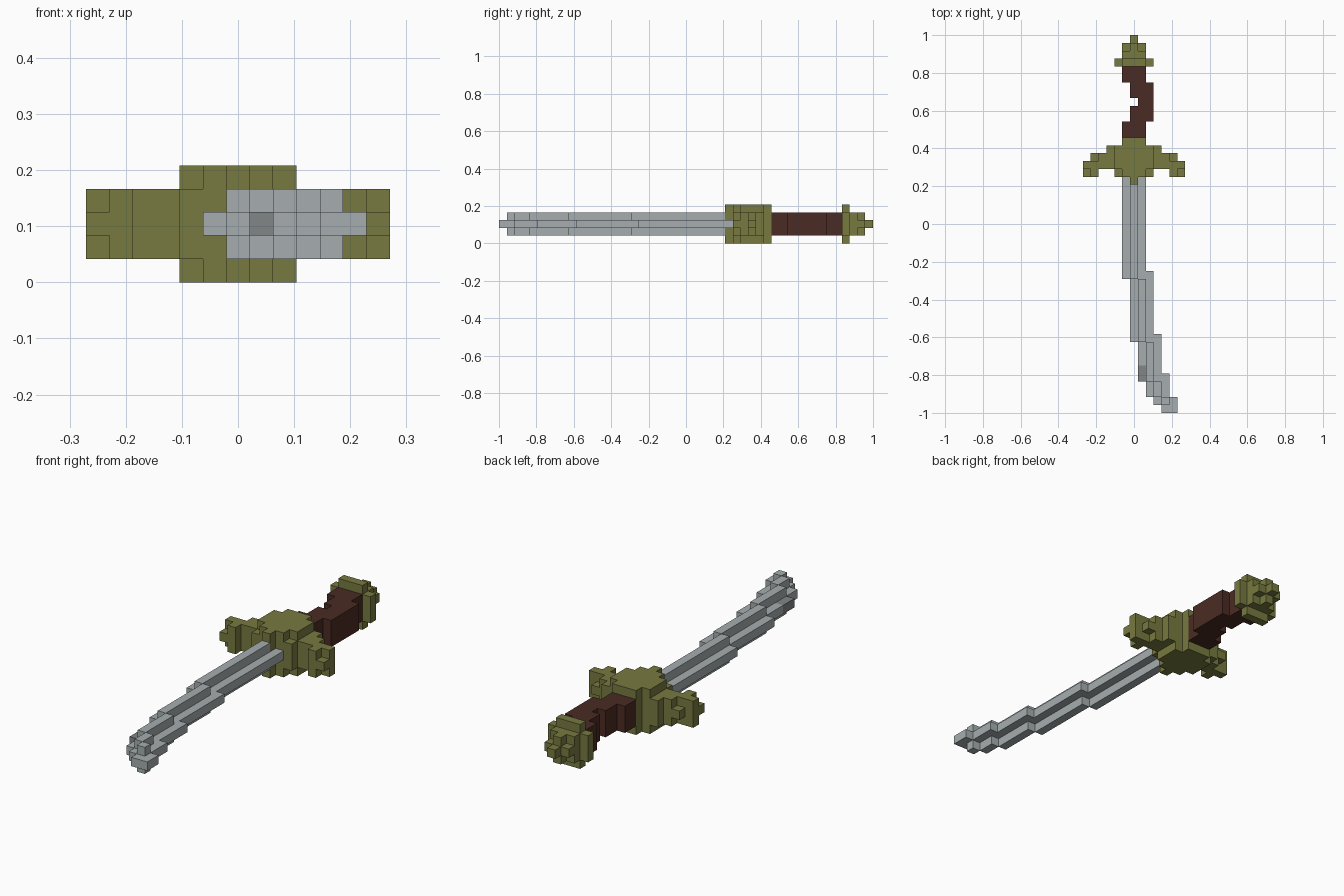
import bpy
import bmesh
from mathutils import Vector

cube = bpy.data.objects.get("Cube")
if cube:
    bpy.data.objects.remove(cube, do_unlink=True)

UNIT = 2 / 48          # edge of one block
LENGTH = 48            # blocks along the sword
MIDDLE = 2             # middle layer; layers run from 0 to 4


def make_material(name, rgb):
    material = bpy.data.materials.new(name)
    material.use_nodes = True
    colour = (*rgb, 1)
    material.diffuse_color = colour
    material.node_tree.nodes["Principled BSDF"].inputs["Base Color"].default_value = colour
    return material


def bar(columns, rows, reach=0):
    """Blocks over inclusive column and row ranges, reaching above and below the middle."""
    return {(column, row, MIDDLE + layer)
            for column in range(columns[0], columns[1] + 1)
            for row in range(rows[0], rows[1] + 1)
            for layer in range(-reach, reach + 1)}


def symmetric(half, *rest):
    """Range centred on the sword's axis."""
    return bar((-half, half), *rest)


def mirrored(blocks):
    return blocks | {(-column, row, layer) for column, row, layer in blocks}


def build(name, blocks, material):
    """Make one object from the outer faces of a set of blocks."""
    mesh = bpy.data.meshes.new(name)
    bm = bmesh.new()
    for block in sorted(blocks):
        centre = Vector(block) + Vector((0, 0.5, 0.5))
        centre.y -= LENGTH / 2
        for axis in range(3):
            for sign in (-1, 1):
                neighbour = list(block)
                neighbour[axis] += sign
                if tuple(neighbour) in blocks:
                    continue
                normal, side = Vector(), Vector()
                normal[axis] = sign / 2
                side[(axis + 1) % 3] = 0.5
                up = 2 * normal.cross(side)
                corners = (side + up, up - side, -side - up, side - up)
                bm.faces.new([bm.verts.new((centre + normal + corner) * UNIT)
                              for corner in corners])
    bmesh.ops.remove_doubles(bm, verts=bm.verts, dist=UNIT / 100)
    bmesh.ops.recalc_face_normals(bm, faces=bm.faces)
    bmesh.ops.dissolve_limit(bm, angle_limit=0.01, verts=bm.verts, edges=bm.edges)
    bm.to_mesh(mesh)
    bm.free()
    mesh.materials.append(material)
    obj = bpy.data.objects.new(name, mesh)
    bpy.context.collection.objects.link(obj)


steel = make_material("steel", (0.38, 0.42, 0.43))
dark_steel = make_material("dark steel", (0.22, 0.24, 0.24))
brass = make_material("aged brass", (0.187, 0.193, 0.051))
leather = make_material("brown leather", (0.07, 0.024, 0.017))

# Curved blade: flat edges in the middle layer, one row range per column
blade = set()
edge_rows = [(17, 29), (9, 29), (4, 29), (2, 17), (1, 9), (0, 4), (0, 1)]
for column, rows in enumerate(edge_rows, start=-1):
    blade |= bar((column, column), rows)

# Raised ridge along both faces of the blade
ridge_ends = [29, 17, 9, 4, 2, 1]
for column, (end, start) in enumerate(zip(ridge_ends, ridge_ends[1:])):
    blade |= bar((column, column), (start, end - 1), 1)

# Nick in the blade's edge
nick = bar((1, 1), (4, 5))
build("blade", blade - nick - bar((0, 0), (29, 29)), steel)
build("blade_nick", nick, dark_steel)

# Guard: thick centre, stepped arms and knobbed ends
guard = symmetric(0, (29, 34), 2)
guard |= symmetric(1, (30, 34), 2)
guard |= symmetric(2, (31, 33), 2)
guard |= symmetric(2, (30, 33), 1)
guard |= symmetric(3, (31, 33), 1)
guard |= symmetric(4, (31, 32), 1)
arm_end = bar((4, 5), (30, 31), 1)
arm_end |= bar((5, 5), (32, 32))
arm_end |= bar((6, 6), (31, 31), 1)
arm_end |= bar((6, 6), (30, 30))
arm_end -= bar((4, 4), (30, 30), 1)
build("guard", guard | mirrored(arm_end), brass)

# Grip with finger bend
grip = symmetric(1, (35, 36), 1)
grip |= bar((0, 2), (37, 38), 1)
grip |= bar((1, 2), (39, 39), 1)
grip |= bar((0, 2), (40, 41), 1)
grip |= symmetric(1, (42, 43), 1)
build("grip", grip, leather)

# Pommel: collar, knob and tip
pommel = symmetric(1, (44, 44), 2) | symmetric(2, (44, 44), 1)
pommel |= symmetric(1, (45, 45), 1)
pommel |= symmetric(0, (46, 46), 1) | symmetric(1, (46, 46))
pommel |= symmetric(0, (47, 47))
build("pommel", pommel, brass)
